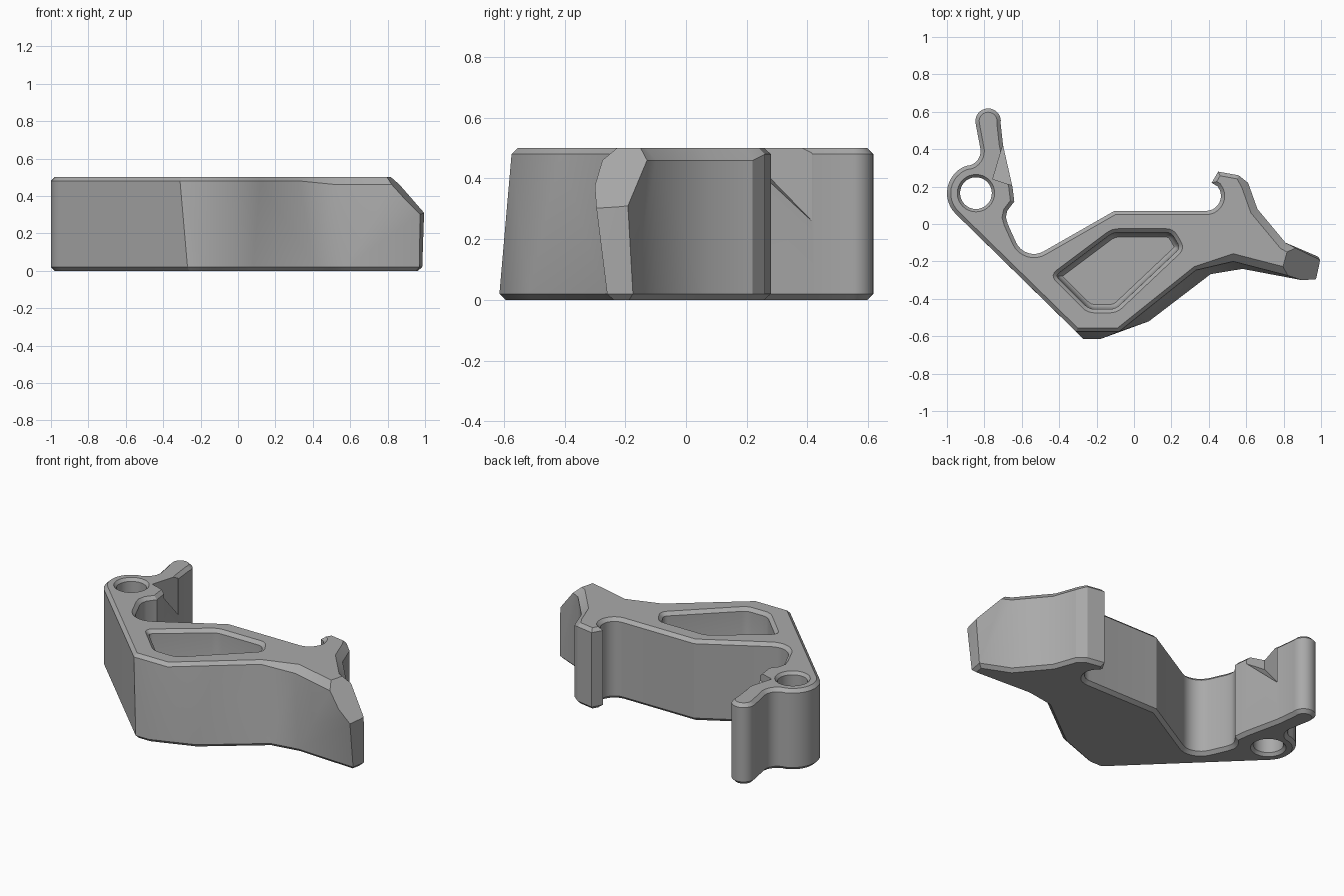
import bpy, bmesh
from math import cos, sin, radians
from mathutils import Vector

if "Cube" in bpy.data.objects:
    bpy.data.objects.remove(bpy.data.objects["Cube"], do_unlink=True)

HEIGHT = 0.5
grey = bpy.data.materials.new("machined_grey")
grey.use_nodes = True
color = (0.4, 0.4, 0.4, 1)
grey.diffuse_color = color
grey.node_tree.nodes["Principled BSDF"].inputs["Base Color"].default_value = color


def arc(cx, cy, r, start, end, n):
    angles = [radians(start + (end - start) * i / n) for i in range(n + 1)]
    return [(cx + r * cos(a), cy + r * sin(a)) for a in angles]


def offset(points, distances):
    """Move a counter-clockwise outline inwards with mitred corners."""
    result = []
    for i, p in enumerate(points):
        p, before, after = Vector(p), Vector(points[i - 1]), Vector(points[(i + 1) % len(points)])
        u, v = (p - before).normalized(), (after - p).normalized()
        a, b = Vector((-u.y, u.x)), Vector((-v.y, v.x))
        result.append(p + (a + b) / max(1 + a.dot(b), 0.4) * distances[i])
    return result


def rounded(points, r, n=4):
    """Round every corner of an outline with a quadratic curve."""
    result = []
    for i, p in enumerate(points):
        p, before, after = Vector(p), Vector(points[i - 1]), Vector(points[(i + 1) % len(points)])
        a = p + (before - p).normalized() * r
        b = p + (after - p).normalized() * r
        for k in range(n + 1):
            t = k / n
            result.append(a * (1 - t) ** 2 + p * 2 * t * (1 - t) + b * t * t)
    return result


def make_object(name, bm):
    bmesh.ops.recalc_face_normals(bm, faces=bm.faces[:])
    mesh = bpy.data.meshes.new(name)
    bm.to_mesh(mesh)
    bm.free()
    mesh.materials.append(grey)
    obj = bpy.data.objects.new(name, mesh)
    bpy.context.collection.objects.link(obj)
    return obj


def loft(rings):
    """Skin a stack of equal-length 3D rings and cap both ends."""
    bm = bmesh.new()
    rows = [[bm.verts.new(p) for p in ring] for ring in rings]
    for low, high in zip(rows, rows[1:]):
        for i in range(len(low)):
            j = (i + 1) % len(low)
            bm.faces.new((low[i], low[j], high[j], high[i]))
    bm.faces.new(rows[0][::-1])
    bm.faces.new(rows[-1])
    return bm


def level(points, z):
    return [(p[0], p[1], z) for p in points]


# Front wall leans, so its lower and upper outlines differ
front_low = [(-0.27, -0.615), (-0.18, -0.615), (0.08, -0.52), (0.41, -0.268),
             (0.58, -0.24), (0.97, -0.26), (0.985, -0.175)]
front_high = [(-0.31, -0.575), (-0.08, -0.575), (0.12, -0.415), (0.33, -0.247),
              (0.53, -0.20), (0.975, -0.315), (1.0, -0.2)]

# Straight walls: lever edge, hook, elbow, finger and pivot eye
shared = [(0.81, -0.1), (0.66, 0.08), (0.61, 0.22), (0.56, 0.26), (0.45, 0.28), (0.415, 0.22)]
shared += arc(0.385, 0.15, 0.08, 40, -90, 10)
shared += [(-0.105, 0.07)]
shared += arc(-0.535, -0.055, 0.105, -60, -155, 8)
shared += [(-0.675, 0.0), (-0.685, 0.035), (-0.678, 0.07), (-0.64, 0.12), (-0.65, 0.2), (-0.70, 0.42)]
shared += arc(-0.78, 0.55, 0.068, -10, 190, 14)
shared += arc(-0.90, 0.39, 0.08, 5, -70, 6)
shared += arc(-0.845, 0.165, 0.155, 110, 225, 12)

low, high = front_low + shared, front_high + shared
thin = [0.02] * len(low)
wide = [0.04 if p[0] > 0.5 and p[1] < 0.25 else 0.02 for p in high]
bm = loft([
    level(offset(low, thin), 0),
    level(low, 0.02),
    [(p[0], p[1], HEIGHT - w) for p, w in zip(high, wide)],
    level(offset(high, wide), HEIGHT),
])

# Sloped cut across the top of the lever tip
bmesh.ops.triangulate(bm, faces=[f for f in bm.faces if len(f.verts) == 4])
cut = bmesh.ops.bisect_plane(bm, geom=bm.verts[:] + bm.edges[:] + bm.faces[:],
                             plane_co=(0.8, -0.215, HEIGHT), plane_no=(0.96, -0.27, 0.95),
                             clear_outer=True)
rim = [e for e in cut["geom_cut"] if isinstance(e, bmesh.types.BMEdge)]
bmesh.ops.holes_fill(bm, edges=rim, sides=0)
body = make_object("lever_body", bm)

# Pocket cutter with a chamfered rim and a softened floor
pocket = rounded([(-0.44, -0.28), (-0.11, -0.04), (0.215, -0.04), (0.265, -0.135),
                  (-0.1, -0.46), (-0.24, -0.46), (-0.43, -0.295)][::-1], 0.01)
pocket = rounded([(-0.435, -0.275), (-0.115, -0.035), (0.205, -0.035), (0.26, -0.13),
                  (-0.095, -0.465), (-0.245, -0.465)][::-1], 0.035)
if sum(a[0] * b[1] - a[1] * b[0] for a, b in zip(pocket, pocket[1:] + pocket[:1])) < 0:
    pocket.reverse()


def inset(d):
    return offset(pocket, [d] * len(pocket))


pocket_cutter = make_object("pocket_cutter", loft([
    level(inset(0.035), 0.1), level(inset(0.025), 0.11), level(inset(0.015), 0.14),
    level(inset(0.01), HEIGHT - 0.02), level(inset(-0.01), HEIGHT), level(inset(-0.01), HEIGHT + 0.1)]))

# Pivot hole cutter flared at both mouths
hole = [(0.1, -0.1), (0.1, 0), (0.085, 0.018), (0.085, HEIGHT - 0.018), (0.1, HEIGHT), (0.1, HEIGHT + 0.1)]
hole_cutter = make_object("hole_cutter", loft(
    [level(arc(-0.845, 0.165, r, 0, 348.75, 31), z) for r, z in hole]))

# Slanted notch at the root of the finger
notch = [(-0.755, 0.24, 0.44), (-0.6, 0.19, 0.46), (-0.6, 0.415, 0.26), (-0.703, 0.415, 0.26)]
bm = bmesh.new()
for x, y, z in notch:
    bm.verts.new((x, y, z))
    bm.verts.new((x, y, HEIGHT + 0.1))
bmesh.ops.convex_hull(bm, input=bm.verts[:])
notch_cutter = make_object("notch_cutter", bm)

for cutter in (pocket_cutter, hole_cutter, notch_cutter):
    mod = body.modifiers.new(cutter.name, "BOOLEAN")
    mod.operation = "DIFFERENCE"
    mod.solver = "EXACT"
    mod.object = cutter
    cutter.hide_render = True
    cutter.hide_set(True)

# Apply the cuts and shade
bpy.context.view_layer.objects.active = body
body.select_set(True)
for mod in list(body.modifiers):
    bpy.ops.object.modifier_apply(modifier=mod.name)
for cutter in (pocket_cutter, hole_cutter, notch_cutter):
    bpy.data.objects.remove(cutter, do_unlink=True)
bpy.ops.object.shade_smooth_by_angle(angle=radians(28))
